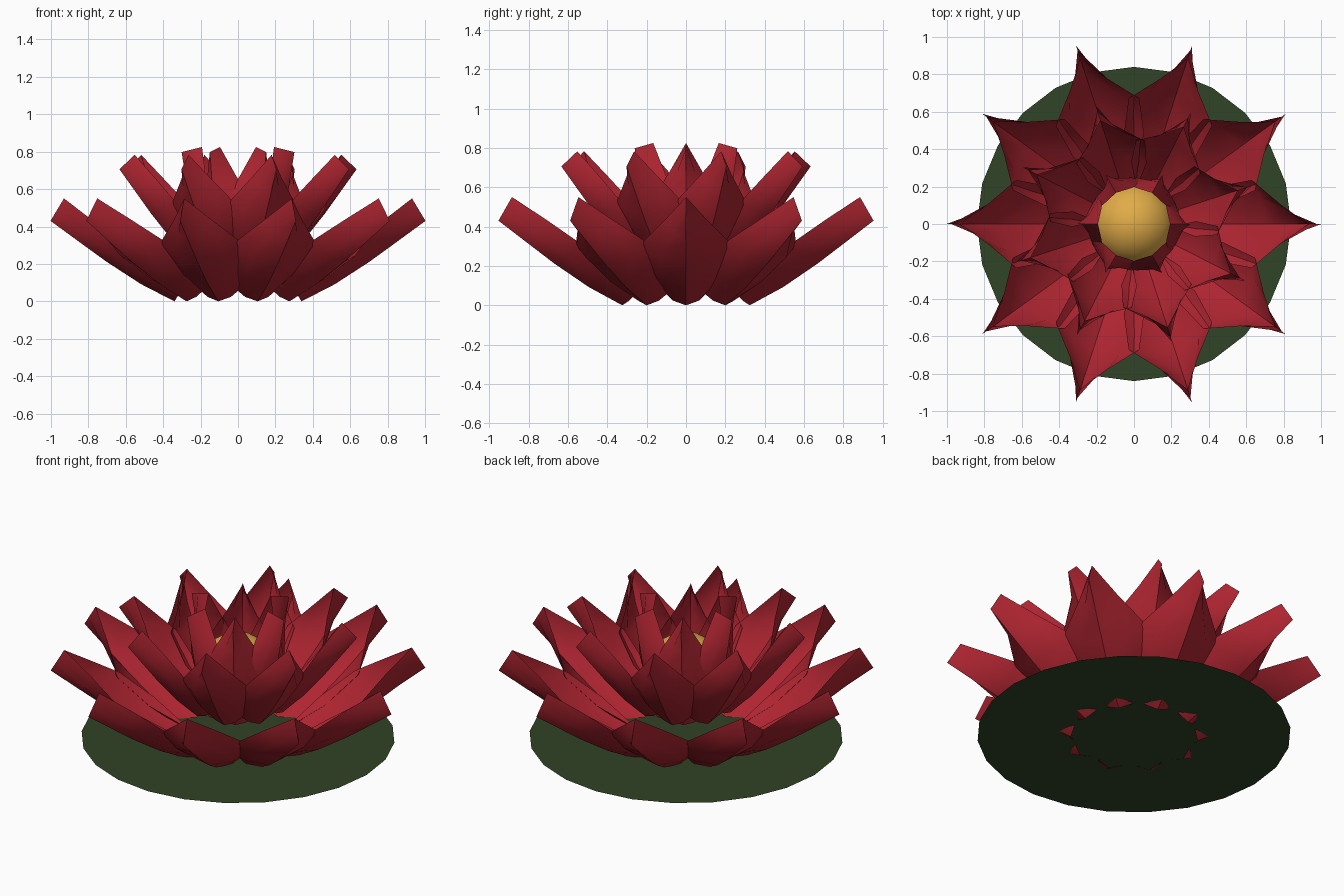
import bpy, bmesh, math
from mathutils import Vector

cube = bpy.data.objects.get("Cube")
if cube:
    bpy.data.objects.remove(cube)


def material(name, rgb):
    m = bpy.data.materials.new(name)
    m.use_nodes = True
    m.diffuse_color = (*rgb, 1)
    m.node_tree.nodes["Principled BSDF"].inputs["Base Color"].default_value = (*rgb, 1)
    return m


RED = material("petal red", (0.42, 0.018, 0.03))
GOLD = material("centre gold", (0.75, 0.41, 0.065))
GREEN = material("leaf green", (0.03, 0.056, 0.02))


def finish(name, bm, mat, angle=None):
    mesh = bpy.data.meshes.new(name)
    bm.to_mesh(mesh)
    bm.free()
    mesh.materials.append(mat)
    ob = bpy.data.objects.new(name, mesh)
    bpy.context.collection.objects.link(ob)
    if angle:
        bpy.ops.object.select_all(action="DESELECT")
        ob.select_set(True)
        bpy.context.view_layer.objects.active = ob
        bpy.ops.object.shade_smooth_by_angle(angle=math.radians(angle))
    return ob


# Petal stations: (keel along, keel up, rim along, rim up, rim half width)
STATIONS = [
    (0.00, 0.00, 0.00, 0.08, 0.11),
    (0.20, -0.02, 0.18, 0.09, 0.20),
    (0.42, -0.02, 0.41, 0.10, 0.235),
    (0.61, -0.01, 0.61, 0.125, 0.105),
    (0.79, 0.00, 0.795, 0.14, 0.0),
]


def petal(bm, radius, height, lean, scale, turn):
    """Boat-shaped petal with a keel, cupped sides and a folded tip."""
    out = Vector((math.cos(turn), math.sin(turn), 0))
    side = Vector((-out.y, out.x, 0))
    up = Vector((0, 0, 1))
    along = out * math.cos(lean) + up * math.sin(lean)
    inward = up * math.cos(lean) - out * math.sin(lean)
    base = out * radius + up * height
    rows = []
    for ku, kv, ru, rv, w in STATIONS:
        row = []
        for t in (-1, -0.6, 0, 0.6, 1):
            f = abs(t) ** 2
            u, v = ku + (ru - ku) * f, kv + (rv - kv) * f
            row.append(bm.verts.new(base + scale * (along * u + inward * v + side * w * t)))
        rows.append(row)
    for a, b in zip(rows, rows[1:]):
        for i in range(4):
            bm.faces.new((a[i], b[i], b[i + 1], a[i + 1]))


def petal_ring(name, count, offset, radius, height, lean, scale):
    bm = bmesh.new()
    for i in range(count):
        petal(bm, radius, height, math.radians(lean), scale,
              math.radians(offset) + math.tau * i / count)
    bmesh.ops.remove_doubles(bm, verts=bm.verts, dist=0.0005)
    return finish(name, bm, RED, 35)


# Three rings, opening outwards
petal_ring("outer_petals", 10, 0, 0.34, 0.0, 33, 1.0)
petal_ring("middle_petals", 8, 18, 0.25, 0.21, 50, 0.82)
petal_ring("inner_petals", 6, 0, 0.17, 0.18, 78, 0.80)

# Golden heart: a six-sided dome
bm = bmesh.new()
bmesh.ops.create_uvsphere(bm, u_segments=12, v_segments=8, radius=0.23)
bmesh.ops.translate(bm, verts=bm.verts, vec=(0, 0, 0.4))
finish("flower_centre", bm, GOLD, 60)

# Flat floating leaf
bm = bmesh.new()
bmesh.ops.create_circle(bm, cap_ends=True, segments=24, radius=0.84)
bmesh.ops.translate(bm, verts=bm.verts, vec=(0, 0, 0.03))
finish("lily_pad", bm, GREEN)
